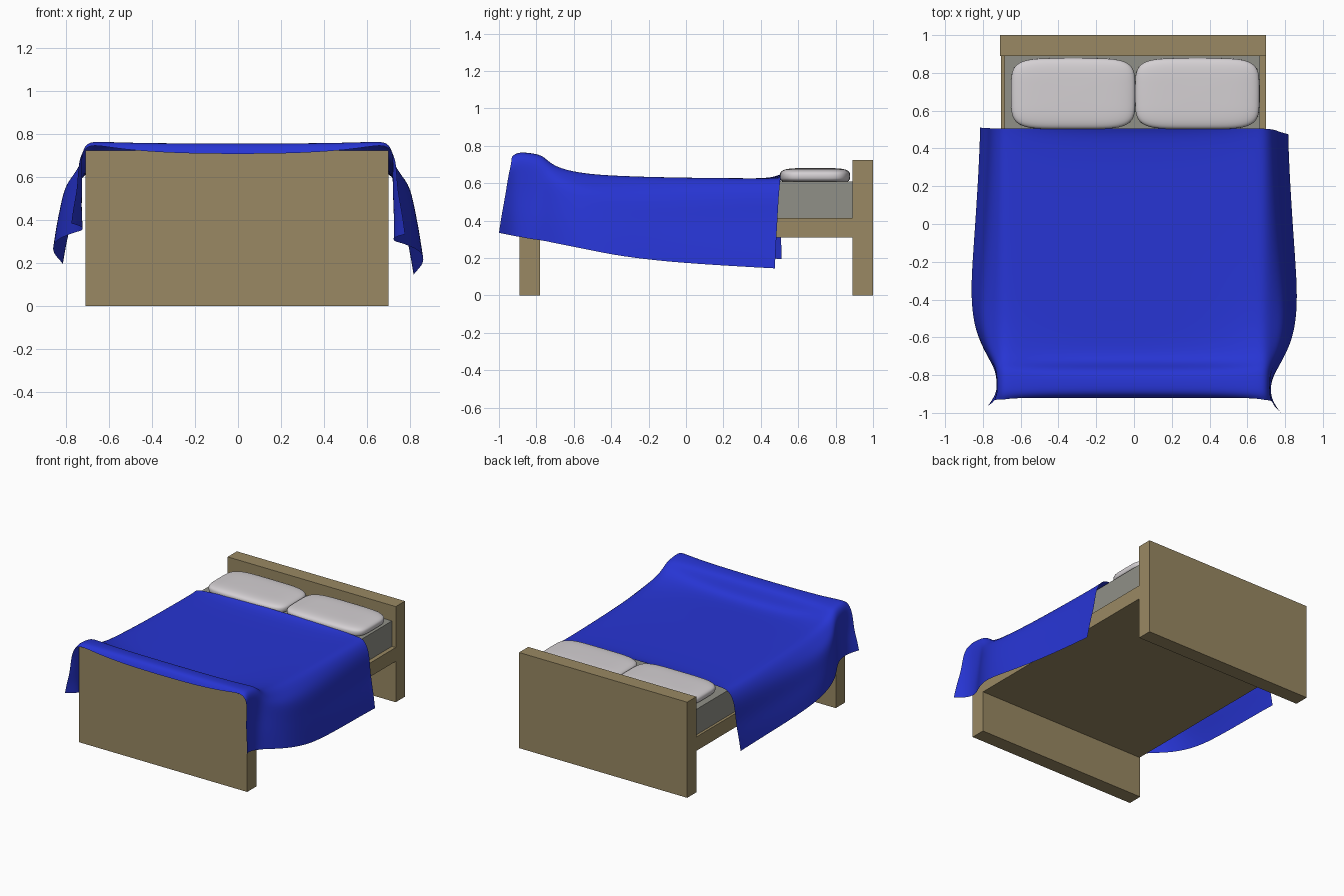
import bpy, bmesh
from math import sin, cos, pi, copysign

if "Cube" in bpy.data.objects:
    bpy.data.objects.remove(bpy.data.objects["Cube"])


def material(name, rgb):
    m = bpy.data.materials.new(name)
    m.diffuse_color = (*rgb, 1)
    m.use_nodes = True
    m.node_tree.nodes["Principled BSDF"].inputs["Base Color"].default_value = m.diffuse_color
    return m


WOOD = material("wood", (0.32, 0.25, 0.125))
SHEET = material("sheet", (0.28, 0.28, 0.245))
LINEN = material("linen", (0.66, 0.63, 0.65))
BLUE = material("blue", (0.02, 0.035, 0.65))


def finish(bm, name, mat, smooth=False):
    bmesh.ops.recalc_face_normals(bm, faces=bm.faces)
    me = bpy.data.meshes.new(name)
    bm.to_mesh(me)
    bm.free()
    for p in me.polygons:
        p.use_smooth = smooth
    me.materials.append(mat)
    ob = bpy.data.objects.new(name, me)
    bpy.context.collection.objects.link(ob)
    return ob


def box(name, x, y, z, mat):
    bm = bmesh.new()
    bmesh.ops.create_cube(bm, size=1)
    for v in bm.verts:
        v.co = [(a + b) / 2 + c * (b - a) for (a, b), c in zip((x, y, z), v.co)]
    return finish(bm, name, mat)


def power(v, e):
    return copysign(abs(v) ** e, v)


def pillow(name, cx):
    # rounded-box cushion from a reshaped sphere
    bm = bmesh.new()
    bmesh.ops.create_uvsphere(bm, u_segments=64, v_segments=24, radius=1)
    for v in bm.verts:
        r = max((v.co.x ** 2 + v.co.y ** 2) ** 0.5, 1e-6)
        ring = power(r, 0.4)
        v.co = (cx + 0.329 * ring * power(v.co.x / r, 0.42),
                0.69 + 0.188 * ring * power(v.co.y / r, 0.42),
                0.638 + 0.043 * power(v.co.z, 0.65))
    return finish(bm, name, LINEN, True)


# Bed frame, mattress and pillows
box("headboard", (-0.71, 0.70), (0.89, 1.0), (0, 0.725), WOOD)
box("footboard", (-0.71, 0.70), (-0.89, -0.78), (0, 0.725), WOOD)
box("bed_base", (-0.705, 0.70), (-0.78, 0.89), (0.31, 0.415), WOOD)
box("mattress", (-0.685, 0.668), (-0.78, 0.89), (0.415, 0.608), SHEET)
pillow("pillow_left", -0.322)
pillow("pillow_right", 0.335)

# Blanket stations: y, centre z, edge z, mid x, mid z, hem x, hem y, hem z
STATIONS = [
    (0.505, 0.648, 0.630, 0.770, 0.40, 0.82, 0.475, 0.145),
    (0.45, 0.624, 0.626, 0.770, 0.40, 0.82, 0.43, 0.147),
    (0.20, 0.624, 0.628, 0.780, 0.40, 0.83, 0.20, 0.160),
    (-0.10, 0.625, 0.632, 0.800, 0.41, 0.85, -0.10, 0.180),
    (-0.35, 0.628, 0.640, 0.822, 0.43, 0.868, -0.35, 0.210),
    (-0.50, 0.628, 0.650, 0.825, 0.47, 0.862, -0.50, 0.240),
    (-0.60, 0.628, 0.665, 0.810, 0.50, 0.84, -0.61, 0.262),
    (-0.69, 0.632, 0.690, 0.780, 0.52, 0.80, -0.70, 0.280),
    (-0.74, 0.660, 0.725, 0.745, 0.52, 0.76, -0.77, 0.295),
    (-0.77, 0.748, 0.752, 0.730, 0.53, 0.735, -0.82, 0.300),
    (-0.84, 0.757, 0.764, 0.722, 0.53, 0.725, -0.87, 0.310),
    (-0.90, 0.757, 0.768, 0.722, 0.54, 0.73, -0.93, 0.320),
    (-0.922, 0.708, 0.750, 0.745, 0.54, 0.78, -1.0, 0.335),
]


def half_row(station, side):
    # points from beside the centre line out to the hem
    y, zc, ze, xm, zm, xh, yh, zh = station
    if side < 0:
        zh += 0.05
        yh += 0.035
        xh -= 0.008
    pts = [(x, y, zc + (ze - zc) * (x / 0.66) ** 3) for x in (0.22, 0.42, 0.56, 0.645)]
    pts.append((0.697, y - 0.01 * (y < -0.9), ze - 0.003))
    pts.append((0.722 + 0.3 * (xm - 0.722), y + (yh - y) * 0.15, ze - 0.045))
    pts.append((0.722 + 0.8 * (xm - 0.722), y + (yh - y) * 0.35, (ze + zm) / 2))
    pts.append((xm, y + (yh - y) * 0.55, zm))
    pts.append(((xm + xh) / 2 + 0.004, y + (yh - y) * 0.8, (zm + zh) / 2))
    pts.append((xh, yh, zh))
    return [(side * x - 0.003, py, pz) for x, py, pz in pts]


# Draped blanket over the mattress and footboard
bm = bmesh.new()
rows = []
for s in STATIONS:
    pts = half_row(s, -1)[::-1] + [(0, s[0], s[1])] + half_row(s, 1)
    rows.append([bm.verts.new(p) for p in pts])
for a, b in zip(rows, rows[1:]):
    for i in range(len(a) - 1):
        bm.faces.new((a[i], b[i], b[i + 1], a[i + 1]))
blanket = finish(bm, "blanket", BLUE, True)
sub = blanket.modifiers.new("smooth", 'SUBSURF')
sub.levels = sub.render_levels = 2
sub.boundary_smooth = 'PRESERVE_CORNERS'
